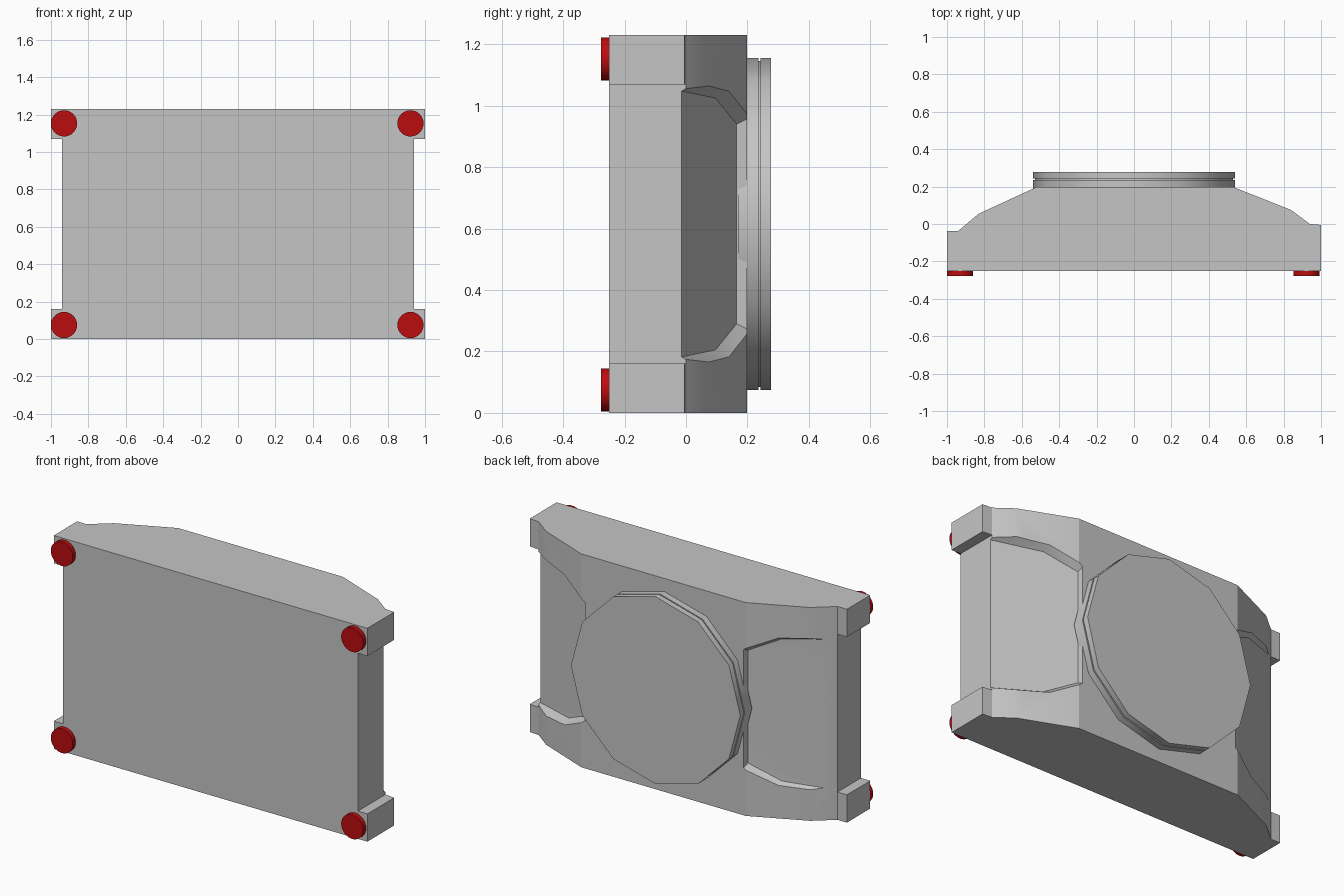
import bpy, bmesh, math
from mathutils import Matrix, Vector

if "Cube" in bpy.data.objects:
    bpy.data.objects.remove(bpy.data.objects["Cube"], do_unlink=True)

HEIGHT = 1.23
MID = HEIGHT / 2


def material(name, rgb):
    m = bpy.data.materials.new(name)
    m.use_nodes = True
    m.diffuse_color = (*rgb, 1)
    m.node_tree.nodes["Principled BSDF"].inputs["Base Color"].default_value = (*rgb, 1)
    return m


grey = material("light grey", (0.56, 0.56, 0.56))
red = material("red", (0.5, 0.004, 0.005))


def finish(bm, name, mat):
    bmesh.ops.recalc_face_normals(bm, faces=bm.faces)
    mesh = bpy.data.meshes.new(name)
    bm.to_mesh(mesh)
    bm.free()
    mesh.materials.append(mat)
    ob = bpy.data.objects.new(name, mesh)
    bpy.context.collection.objects.link(ob)
    return ob


def smooth(ob, degrees):
    bpy.ops.object.select_all(action="DESELECT")
    ob.select_set(True)
    bpy.context.view_layer.objects.active = ob
    bpy.ops.object.shade_smooth_by_angle(angle=math.radians(degrees))


def lathe(name, mat, profile, sides, x, z):
    """Capped solid turned around a front-to-back axis; profile is (radius, y)."""
    bm = bmesh.new()
    rings = []
    for r, y in profile:
        rings.append([bm.verts.new((x + r * math.cos(a), y, z + r * math.sin(a)))
                      for a in (math.tau * i / sides for i in range(sides))])
    for a, b in zip(rings, rings[1:]):
        for i in range(sides):
            j = (i + 1) % sides
            bm.faces.new((a[i], a[j], b[j], b[i]))
    bm.faces.new(rings[0])
    bm.faces.new(rings[-1])
    ob = finish(bm, name, mat)
    smooth(ob, 40)
    return ob


# Body: top outline extruded upwards
outline = [(-1, -0.25), (1, -0.25), (1, -0.005), (0.94, 0), (0.84, 0.075), (0.53, 0.198),
           (-0.52, 0.198), (-0.83, 0.055), (-0.94, -0.037), (-1, -0.037)]
bm = bmesh.new()
base = bm.faces.new([bm.verts.new((x, y, 0)) for x, y in outline])
top = bmesh.ops.extrude_face_region(bm, geom=[base])
bmesh.ops.translate(bm, vec=(0, 0, HEIGHT),
                    verts=[v for v in top["geom"] if isinstance(v, bmesh.types.BMVert)])
body = finish(bm, "body", grey)


# Side notches and hand-grip recesses
def notch_cutter(side):
    bm = bmesh.new()
    bmesh.ops.create_cube(bm, size=1, matrix=Matrix.Translation((side * 1.14, 0, MID))
                          @ Matrix.Diagonal((0.4, 1, 0.91, 1)))
    return finish(bm, "notch_cutter", grey)


def grip_cutter(side):
    bm = bmesh.new()
    floor = [(1.05, -0.06, 0.178), (0.94, -0.015, 0.182), (0.68, 0.096, 0.205), (0.51, 0.165, 0.29)]
    for x, y, z in floor:
        for spread in (0, 2):
            for end in (-1, 1):
                half = MID - z + spread * 0.025
                bm.verts.new((side * (x - spread * 0.005), y + spread * 0.05, MID + end * half))
    hull = bmesh.ops.convex_hull(bm, input=bm.verts)
    loose = {v for v in hull["geom_interior"] + hull["geom_unused"] if isinstance(v, bmesh.types.BMVert)}
    bmesh.ops.delete(bm, geom=list(loose), context="VERTS")
    return finish(bm, "grip_cutter", grey)


for side in (-1, 1):
    for cutter in (notch_cutter(side), grip_cutter(side)):
        mod = body.modifiers.new("cut", "BOOLEAN")
        mod.operation = "DIFFERENCE"
        mod.solver = "EXACT"
        mod.object = cutter
        bpy.ops.object.select_all(action="DESELECT")
        bpy.context.view_layer.objects.active = body
        body.select_set(True)
        bpy.ops.object.modifier_apply(modifier=mod.name)
        bpy.data.objects.remove(cutter, do_unlink=True)
smooth(body, 20)

# Round back cover with a thin groove
lathe("back_cover", grey, [(0.54, 0.17), (0.54, 0.236), (0.53, 0.236), (0.53, 0.243),
                           (0.54, 0.243), (0.54, 0.277)], 12, 0, MID)

# Corner pads on the front
for x, label in ((-0.93, "right"), (0.922, "left")):
    for z, level in ((0.075, "lower"), (1.153, "upper")):
        lathe(f"{level}_{label}_pad", red, [(0.07, -0.277), (0.07, -0.245)], 32, x, z)
